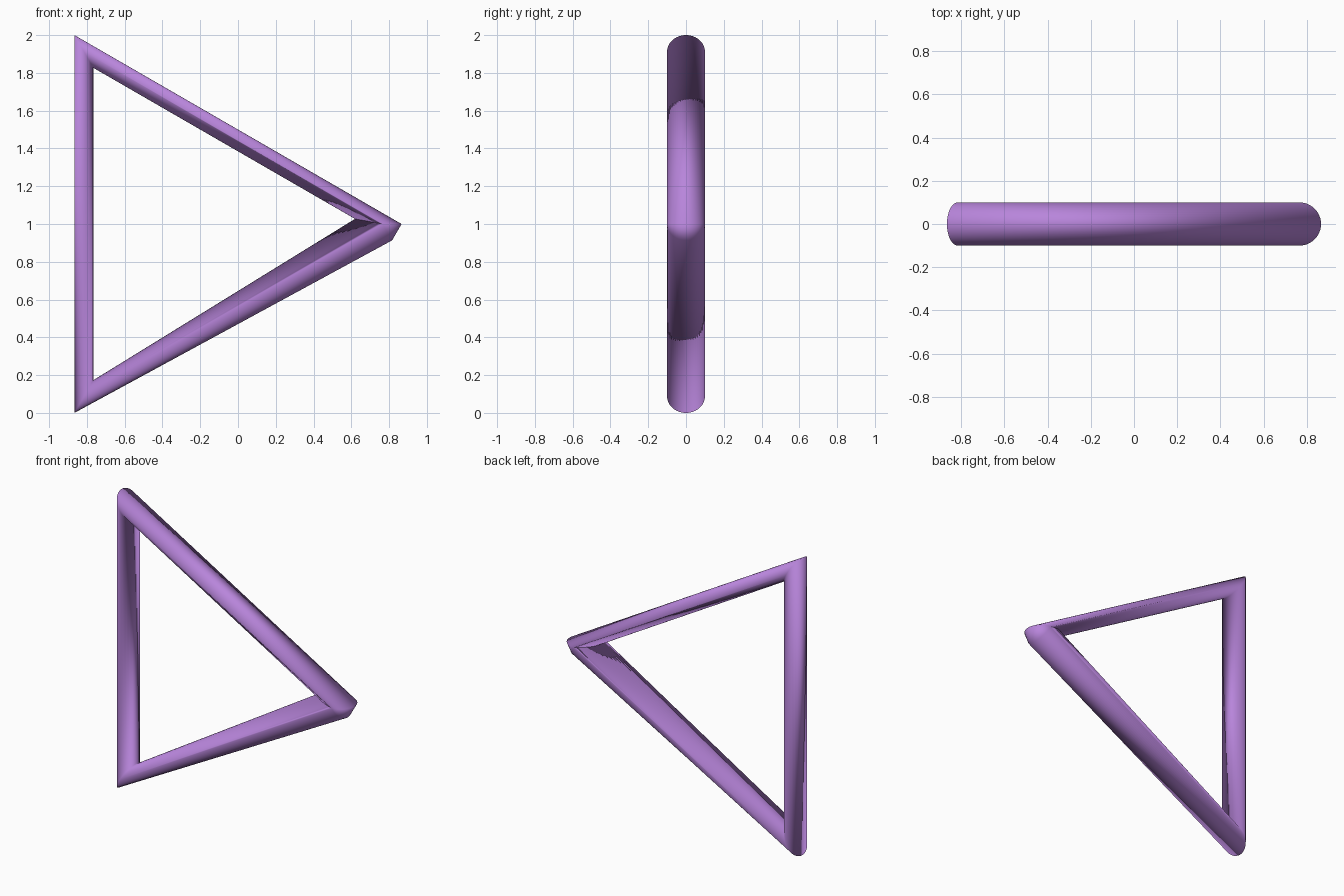
import bpy, bmesh, math

if "Cube" in bpy.data.objects:
    bpy.data.objects.remove(bpy.data.objects["Cube"])

SIDES = 48
TUBE = 0.1
OUTER = 2 / math.sqrt(3)      # triangle corner distance from its centre
PATH = OUTER - TUBE
CX, CZ = -OUTER / 4, 1.0

purple = bpy.data.materials.new("purple")
purple.diffuse_color = (0.48, 0.235, 0.71, 1)
purple.use_nodes = True
purple.node_tree.nodes["Principled BSDF"].inputs["Base Color"].default_value = purple.diffuse_color

bm = bmesh.new()


def ring(corner, tilt):
    """Round section at a corner of the triangle; tilt is its outward direction."""
    a, t = math.radians(corner), math.radians(tilt)
    verts = []
    for i in range(SIDES):
        p = 2 * math.pi * i / SIDES
        r = TUBE * math.cos(p)
        verts.append(bm.verts.new((CX + PATH * math.cos(a) + r * math.cos(t),
                                   TUBE * math.sin(p),
                                   CZ + PATH * math.sin(a) + r * math.sin(t))))
    return verts


# Three mitred corners, then the square-cut end of the last bar at the right corner
rings = [ring(0, 0), ring(120, 120), ring(240, 240), ring(0, -60)]
for k in range(4):
    a, b = rings[k], rings[(k + 1) % 4]
    for i in range(SIDES):
        j = (i + 1) % SIDES
        bm.faces.new((a[i], b[i], b[j], a[j]))

# Merge the two points where the last two sections cross
bmesh.ops.remove_doubles(bm, verts=bm.verts, dist=1e-5)
bmesh.ops.recalc_face_normals(bm, faces=bm.faces)
for f in bm.faces:
    f.smooth = True

mesh = bpy.data.meshes.new("triangle_frame")
bm.to_mesh(mesh)
bm.free()
mesh.materials.append(purple)
frame = bpy.data.objects.new("triangle_frame", mesh)
bpy.context.collection.objects.link(frame)
